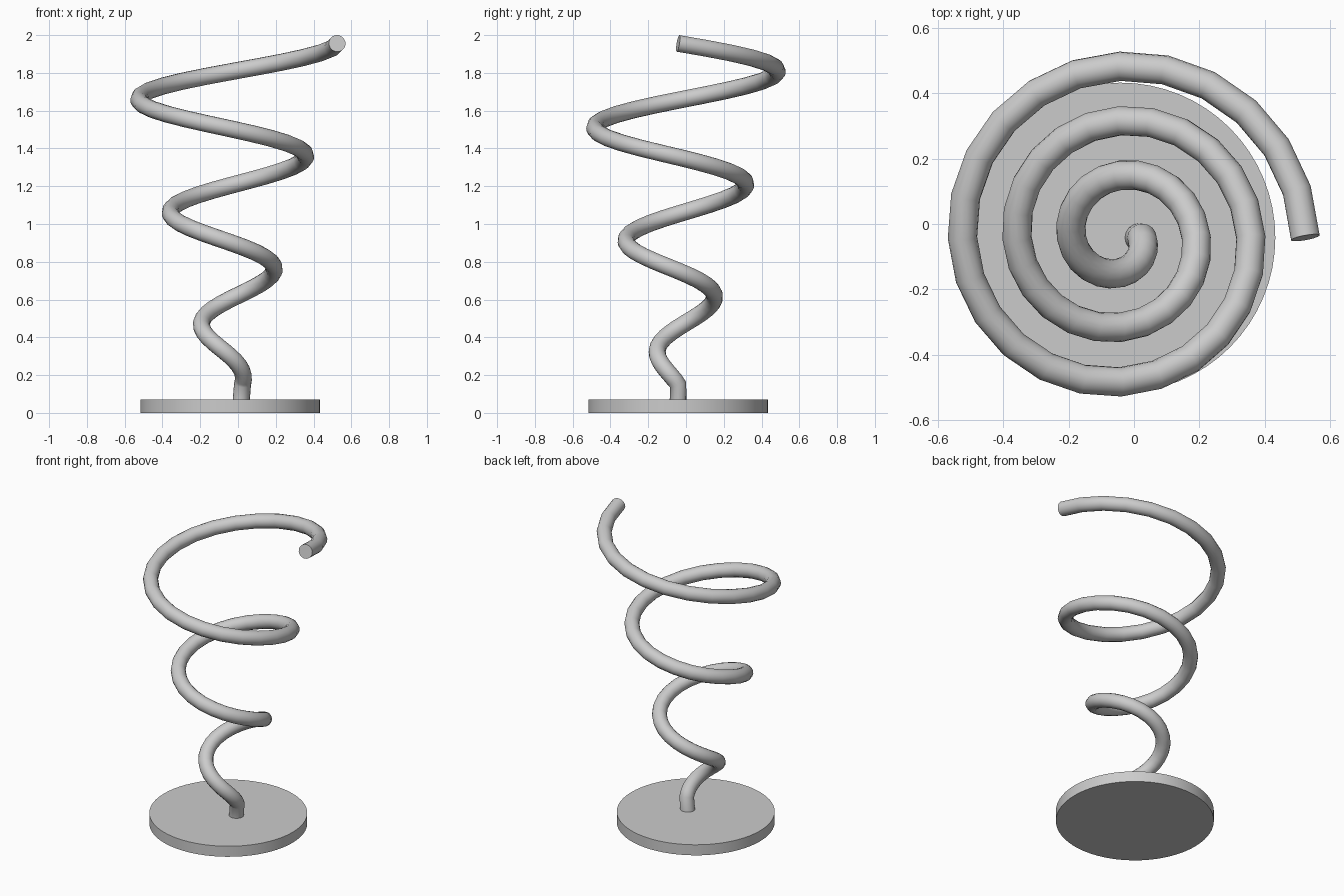
import bpy
from math import cos, sin, tau

if "Cube" in bpy.data.objects:
    bpy.data.objects.remove(bpy.data.objects["Cube"])

CX = CY = -0.042          # shared axis of disc and spiral
TUBE = 0.045
TURNS, STEPS = 3, 24

# Round base plate
bpy.ops.mesh.primitive_cylinder_add(vertices=64, radius=0.475, depth=0.07,
                                    location=(CX, CY, 0.035))
base = bpy.context.object
base.name = "base_plate"
bpy.ops.object.shade_smooth_by_angle()

# Widening spiral path, clockwise going up, with a short upright foot
points = [(0.014, CY, 0.03)]
n = TURNS * STEPS
for i in range(n + 1):
    t = i / n
    r = 0.066 + (0.567 - 0.066) * t
    a = -tau * TURNS * t
    points.append((CX + r * cos(a), CY + r * sin(a), 0.15 + 1.806 * t))

# Round tube swept along the path
curve = bpy.data.curves.new("spiral_tube", 'CURVE')
curve.dimensions = '3D'
curve.bevel_depth = TUBE
curve.bevel_resolution = 6
curve.use_fill_caps = True
spline = curve.splines.new('POLY')
spline.points.add(len(points) - 1)
for p, co in zip(spline.points, points):
    p.co = (*co, 1)
tube = bpy.data.objects.new("spiral_tube", curve)
bpy.context.collection.objects.link(tube)

# Turn the tube into a mesh with sharp end caps
bpy.ops.object.select_all(action='DESELECT')
tube.select_set(True)
bpy.context.view_layer.objects.active = tube
bpy.ops.object.convert(target='MESH')
bpy.ops.object.shade_smooth_by_angle(angle=0.9)
